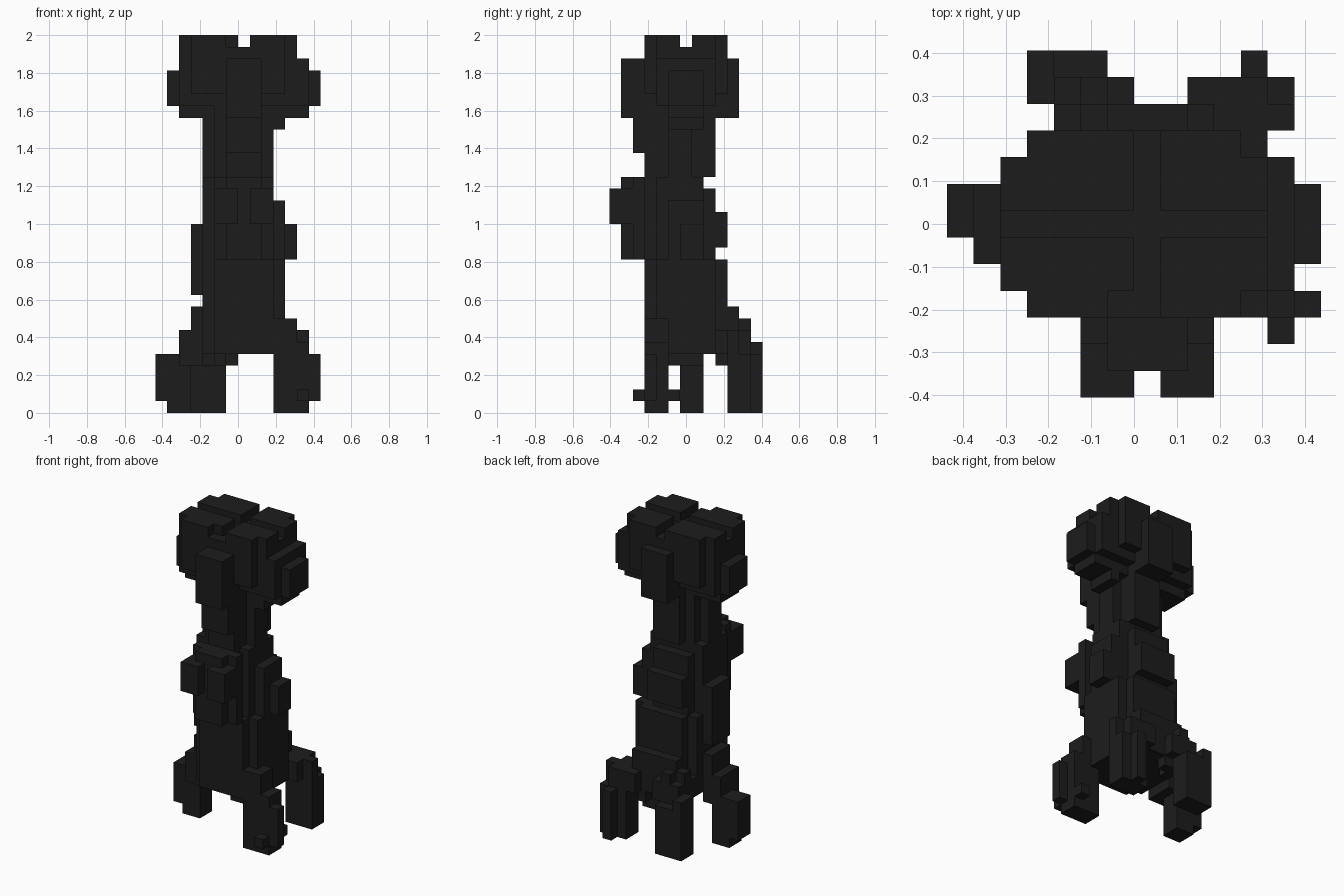
import bpy, bmesh
from itertools import product

cube = bpy.data.objects.get("Cube")
if cube:
    bpy.data.objects.remove(cube, do_unlink=True)

U = 1 / 16                      # voxel size
DEPTH = 6.5                     # half the depth in voxels

mat = bpy.data.materials.new("charcoal")
mat.use_nodes = True
colour = (0.012, 0.012, 0.012, 1)
mat.diffuse_color = colour
bsdf = next(n for n in mat.node_tree.nodes if n.type == 'BSDF_PRINCIPLED')
bsdf.inputs["Base Color"].default_value = colour


def block(x0, x1, y0, y1, z0, z1, corner=0, under=0):
    """Voxel block; corner steps its upright edges, under its lower edges."""
    out = set()
    for x, y, z in product(range(x0, x1), range(y0, y1), range(z0, z1)):
        dx = min(x - x0, x1 - 1 - x)
        dy = min(y - y0, y1 - 1 - y)
        if dx + dy >= corner and dy + z - z0 >= under:
            out.add((x, y, z))
    return out


def leg(x, y, width, depth, height, lean_x, lean_y):
    """Upright foot with a taller step leaning in towards the hips."""
    foot = block(x, x + width, y, y + depth, 0, height)
    x, y = x + lean_x, y + lean_y
    return foot | block(x, x + width, y, y + depth, 5, height + 2)


parts = {}

# Head: rounded block, lobes right through it, crossing grooves in the crown
head = block(-5, 5, 3, 10, 25, 32, corner=1, under=2)
head |= block(5, 6, 4, 9, 25, 30, under=1)
head |= block(-6, 7, 5, 8, 26, 29)
head |= block(-1, 2, 1, 11, 25, 30)
parts["head"] = {(x, y, z) for x, y, z in head
                 if z < 31 or not (x == 0 or y == 6 or (x == -1 and y == 3))}

# Neck: rounded column with throat and nape plates
parts["neck"] = (block(-3, 3, 3, 9, 20, 26, corner=2)
                 | block(-1, 2, 3, 9, 20, 25) | block(-1, 2, 2, 3, 22, 25)
                 | block(-3, 3, 4, 8, 19, 20) | block(3, 4, 5, 8, 24, 25))

# Body: column with a wider belly, side plates and a back plate
parts["body"] = (block(-3, 3, 3, 9, 9, 19, corner=1)
                 | block(-3, 4, 3, 10, 8, 13, corner=1)
                 | block(-3, 4, 5, 8, 8, 18) | block(-4, 4, 5, 8, 10, 16)
                 | block(4, 5, 6, 8, 13, 16) | block(-2, 2, 9, 10, 14, 17))

# Chest: swelling with a pair of front lobes
parts["chest"] = block(-2, 3, 1, 4, 13, 20, corner=1)
for x in (-2, 1):
    parts["chest"] |= block(x, x + 2, 0, 2, 16, 19)

# Hips: stepped base of the trunk
parts["hips"] = (block(-3, 4, 3, 10, 5, 9, corner=1)
                 | block(-4, 4, 5, 8, 7, 9) | block(-2, 3, 9, 11, 5, 9)
                 | block(-3, 5, 9, 11, 5, 7))

# Four legs, with joints, knees and toes where they bulge
parts["right_leg"] = (leg(-6, 6, 2, 2, 5, 1, 0) | block(-7, -6, 6, 8, 1, 5)
                      | block(-5, -3, 5, 8, 4, 7))
parts["back_right_leg"] = (leg(-4, 11, 3, 2, 5, 1, -1)
                           | block(-4, -3, 11, 13, 5, 6)
                           | block(-3, 0, 9, 12, 4, 8, corner=1))
parts["back_left_leg"] = (leg(3, 10, 3, 2, 5, -1, 0)
                          | block(4, 5, 12, 13, 0, 5)
                          | block(4, 6, 10, 11, 5, 7))
parts["front_left_leg"] = (leg(3, 3, 3, 2, 6, -1, 0)
                           | block(6, 7, 3, 4, 1, 5) | block(5, 6, 2, 6, 1, 2))

solid = set().union(*parts.values())


def build(name, voxels):
    """Make a mesh of the outer voxel faces and merge flat areas."""
    bm = bmesh.new()
    corners = {}

    def vert(p):
        if p not in corners:
            corners[p] = bm.verts.new((p[0] * U, (p[1] - DEPTH) * U, p[2] * U))
        return corners[p]

    for c in sorted(voxels):
        for axis, side in product(range(3), (0, 1)):
            near = list(c)
            near[axis] += 2 * side - 1
            if tuple(near) in solid:
                continue
            loop = []
            for a, b in ((0, 0), (1, 0), (1, 1), (0, 1)):
                p = list(c)
                p[axis] += side
                p[(axis + 1) % 3] += a
                p[(axis + 2) % 3] += b
                loop.append(vert(tuple(p)))
            bm.faces.new(loop if side else loop[::-1])
    bmesh.ops.dissolve_limit(bm, angle_limit=0.01, verts=bm.verts, edges=bm.edges)
    mesh = bpy.data.meshes.new(name)
    bm.to_mesh(mesh)
    bm.free()
    mesh.materials.append(mat)
    bpy.context.collection.objects.link(bpy.data.objects.new(name, mesh))


used = set()
for name, voxels in parts.items():
    build(name, voxels - used)
    used |= voxels
